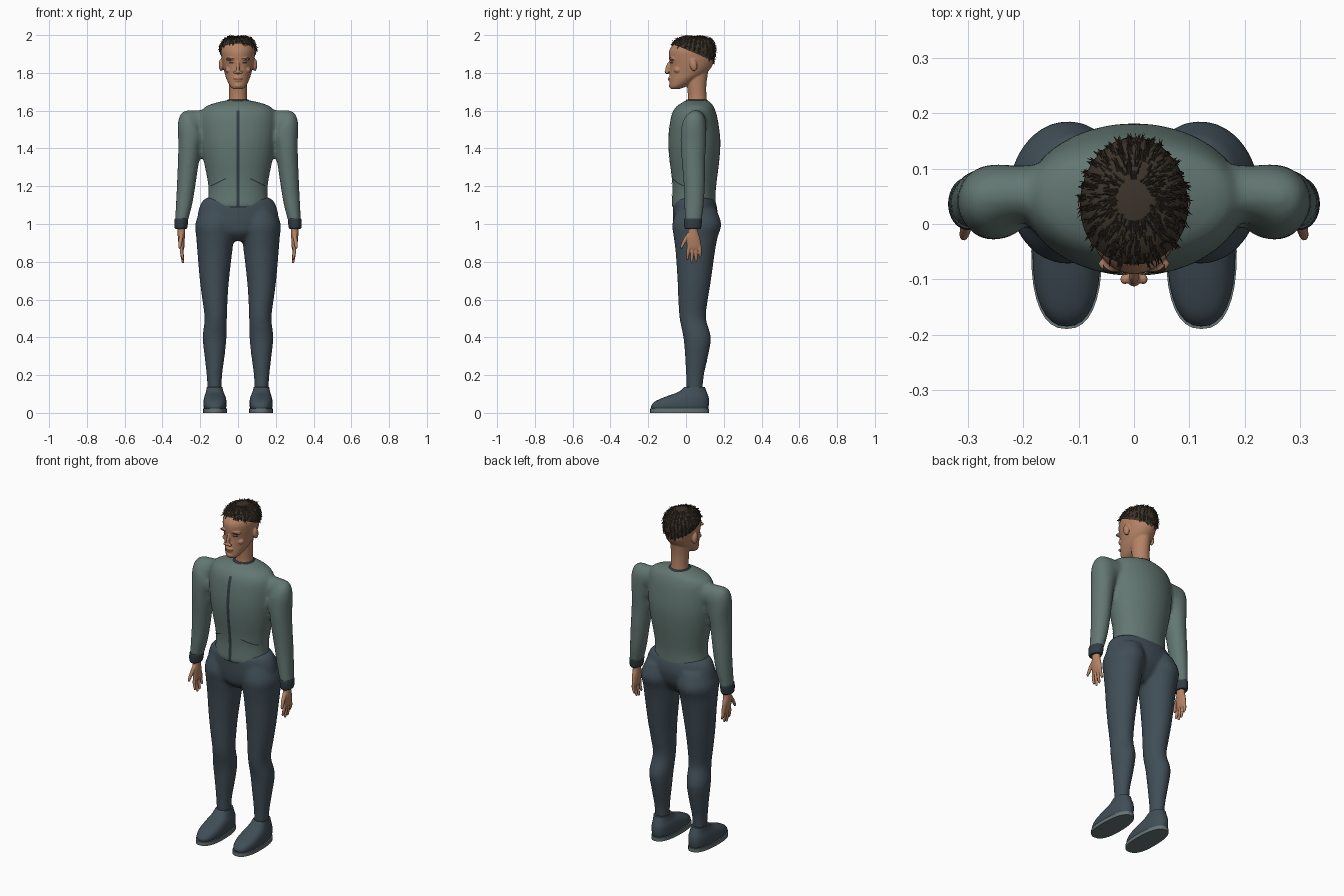
import bpy
import bmesh
import math
import random
from mathutils import Vector, Matrix

random.seed(4)
default_cube = bpy.data.objects.get("Cube")
if default_cube:
    bpy.data.objects.remove(default_cube, do_unlink=True)


def material(name, colour):
    mat = bpy.data.materials.new(name)
    mat.use_nodes = True
    mat.diffuse_color = (*colour, 1)
    mat.node_tree.nodes["Principled BSDF"].inputs["Base Color"].default_value = (*colour, 1)
    return mat


JACKET = material("jacket grey green", (.125, .185, .168))
TROUSERS = material("trousers slate", (.052, .076, .095))
TRIM = material("trim dark slate", (.03, .045, .055))
SKIN = material("skin tan", (.46, .225, .13))
LIP = material("lip brown", (.3, .11, .07))
HAIR = material("hair dark brown", (.045, .033, .023))
EYE = material("eye dark", (.06, .035, .025))
SOLE = material("sole grey", (.13, .17, .17))


def smooth_rings(rings, steps):
    """Catmull-Rom interpolation of every ring value."""
    result = []
    for i in range(len(rings) - 1):
        a, b, c, d = (rings[min(max(i + k, 0), len(rings) - 1)] for k in (-1, 0, 1, 2))
        for s in range(steps):
            t = s / steps
            result.append([q + .5 * t * (r - p + t * (2 * p - 5 * q + 4 * r - w + t * (3 * (q - r) + w - p)))
                           for p, q, r, w in zip(a, b, c, d)])
    return result + [list(rings[-1])]


def loft(bm, rings, side=1, power=2, steps=4, sides=32):
    """Rings are x, y, z, half width, front depth, back depth, tilt in degrees."""
    rings = [tuple(r) + (0,) * (7 - len(r)) for r in rings]
    loops = []
    for x, y, z, width, front, back, tilt in smooth_rings(rings, steps):
        loop = []
        for k in range(sides):
            a = math.tau * k / sides
            c, s = (math.copysign(abs(v) ** (2 / power), v) for v in (math.cos(a), math.sin(a)))
            tilt_rad = math.radians(tilt)
            depth = back if s > 0 else front
            loop.append(bm.verts.new((side * (x + width * c * math.cos(tilt_rad)),
                                      y + depth * s, z + width * c * math.sin(tilt_rad))))
        loops.append(loop)
    for low, high in zip(loops, loops[1:]):
        for k in range(sides):
            n = (k + 1) % sides
            bm.faces.new((low[k], low[n], high[n], high[k]))
    bm.faces.new(loops[0])
    bm.faces.new(loops[-1])


def blob(bm, centre, radii, pitch=0):
    turn = Matrix.Rotation(math.radians(pitch), 4, "X")
    bmesh.ops.create_uvsphere(bm, u_segments=16, v_segments=10, radius=1,
                              matrix=Matrix.Translation(centre) @ turn @ Matrix.Diagonal((*radii, 1)))


def finish(bm, name, mat, voxel=0, relax=4):
    """Turn the bmesh into a smooth object, optionally fusing its parts."""
    bmesh.ops.recalc_face_normals(bm, faces=bm.faces)
    mesh = bpy.data.meshes.new(name)
    bm.to_mesh(mesh)
    bm.free()
    mesh.materials.append(mat)
    obj = bpy.data.objects.new(name, mesh)
    bpy.context.collection.objects.link(obj)
    bpy.ops.object.select_all(action="DESELECT")
    bpy.context.view_layer.objects.active = obj
    obj.select_set(True)
    bpy.ops.object.shade_smooth_by_angle(angle=math.radians(50))
    if voxel:
        fuse = obj.modifiers.new("fuse", "REMESH")
        fuse.mode = "VOXEL"
        fuse.voxel_size = voxel
        fuse.use_smooth_shade = True
        soften = obj.modifiers.new("soften", "SMOOTH")
        soften.iterations = relax
    return obj


def plate(name, mat, target, points, half_height):
    """Thin strip through x, z points, laid onto the front of the target."""
    bm = bmesh.new()
    rows = []
    for i, (x, z) in enumerate(points):
        ahead = Vector(points[min(i + 1, len(points) - 1)]) - Vector(points[max(i - 1, 0)])
        off = Vector((-ahead.y, ahead.x)).normalized() * half_height
        rows.append([bm.verts.new((x + off.x * k, -.4, z + off.y * k)) for k in (-1, 0, 1)])
    for a, b in zip(rows, rows[1:]):
        for k in (0, 1):
            bm.faces.new((a[k], a[k + 1], b[k + 1], b[k]))
    obj = finish(bm, name, mat)
    wrap = obj.modifiers.new("lay on", "SHRINKWRAP")
    wrap.target = target
    wrap.wrap_method = "PROJECT"
    wrap.use_project_y = True
    wrap.wrap_mode = "ABOVE_SURFACE"
    wrap.offset = .003


def line(start, end, count):
    return [tuple(Vector(start).lerp(Vector(end), i / count)) for i in range(count + 1)]


# Jacket: body and both sleeves fused
bm = bmesh.new()
loft(bm, [(0, .045, 1.085, .152, .115, .105), (0, .042, 1.1, .162, .118, .113),
          (0, .042, 1.18, .156, .114, .116), (0, .044, 1.25, .165, .12, .122),
          (0, .044, 1.35, .185, .133, .134), (0, .044, 1.45, .198, .138, .138),
          (0, .044, 1.56, .2, .125, .123), (0, .05, 1.615, .18, .108, .1),
          (0, .055, 1.64, .125, .08, .078), (0, .057, 1.655, .058, .057, .057)])
for side in (-1, 1):
    loft(bm, [(.14, .055, 1.54, .06, .055, .055, 85), (.205, .053, 1.535, .072, .05, .053, 70),
              (.243, .046, 1.515, .09, .07, .062, 45), (.256, .041, 1.43, .062, .07, .066, 12),
              (.261, .04, 1.35, .057, .064, .062), (.275, .044, 1.2, .049, .056, .056),
              (.286, .042, 1.1, .043, .051, .052), (.3, .038, 1.01, .033, .045, .045)], side)
jacket = finish(bm, "jacket", JACKET, .01, 6)

# Jacket trim
plate("zipper", TRIM, jacket, line((0, 1.095), (0, 1.6), 40), .009)
for side, label in ((-1, "right"), (1, "left")):
    plate(label + "_pocket_seam", TRIM, jacket,
          line((side * .065, 1.24), (side * .142, 1.202), 10), .003)
bm = bmesh.new()
loft(bm, [(0, .057, 1.635, .058, .058, .058), (0, .057, 1.65, .061, .061, .061),
          (0, .057, 1.658, .055, .055, .055)])
finish(bm, "collar", TRIM)

# Trousers: hips and both legs fused
bm = bmesh.new()
loft(bm, [(0, .045, .91, .05, .06, .04), (0, .045, .95, .14, .1, .08),
          (0, .045, 1, .208, .112, .11), (0, .045, 1.06, .212, .115, .122),
          (0, .045, 1.115, .193, .113, .113), (0, .045, 1.14, .165, .095, .1)])
for side in (-1, 1):
    loft(bm, [(.105, .05, 1.08, .09, .1, .11), (.119, .055, 1, .107, .127, .132),
              (.121, .05, .93, .1, .115, .118), (.123, .05, .85, .092, .105, .103),
              (.125, .04, .7, .077, .085, .092), (.122, .036, .6, .067, .077, .08),
              (.118, .035, .5, .059, .069, .071), (.124, .05, .4, .063, .064, .082),
              (.124, .05, .3, .053, .055, .067), (.125, .046, .2, .041, .046, .049),
              (.124, .045, .12, .037, .043, .043)], side)
finish(bm, "trousers", TROUSERS, .01, 5)

for side, label in ((-1, "right"), (1, "left")):
    # Shoe and sole
    bm = bmesh.new()
    loft(bm, [(.122, -.05, .018, .054, .13, .165), (.122, -.05, .035, .061, .135, .17),
              (.122, -.04, .06, .061, .125, .162), (.122, -.01, .085, .056, .1, .129),
              (.123, .02, .11, .047, .062, .09), (.124, .045, .137, .041, .055, .055)],
         side, 2.4)
    finish(bm, label + "_shoe", TROUSERS)
    bm = bmesh.new()
    loft(bm, [(.122, -.05, 0, .064, .14, .172), (.122, -.05, .022, .064, .14, .172)],
         side, 2.4, 1)
    finish(bm, label + "_sole", SOLE)

    # Cuff
    bm = bmesh.new()
    loft(bm, [(.3, .037, 1.03, .033, .045, .045), (.3, .037, 1.02, .036, .048, .048),
              (.302, .036, .985, .034, .045, .045), (.302, .036, .974, .029, .04, .04)], side)
    finish(bm, label + "_cuff", TRIM)

    # Hand: palm, four fingers and a thumb
    bm = bmesh.new()
    loft(bm, [(.3, .037, 1, .022, .027, .027), (.3, .037, .96, .02, .026, .027),
              (.3, .038, .92, .018, .036, .037), (.298, .042, .88, .014, .036, .038),
              (.297, .045, .865, .01, .032, .034)], side)
    for y, tip_y, tip_z in ((.014, .008, .81), (.034, .031, .792), (.054, .053, .798), (.072, .075, .822)):
        loft(bm, [(.298, y, .89, .009, .009, .009), (.298, (y + tip_y) / 2, .85, .009, .009, .009),
                  (.292, tip_y, tip_z + .01, .007, .007, .007), (.291, tip_y, tip_z, .003, .003, .003)],
             side, sides=10)
    loft(bm, [(.3, .018, .95, .012, .014, .014), (.304, -.005, .915, .011, .012, .012),
              (.308, -.022, .88, .008, .008, .008), (.308, -.024, .868, .003, .003, .003)], side, sides=10)
    finish(bm, label + "_hand", SKIN, .003, 2)

# Head: skull, neck and facial forms fused
skull = [(0, -.06, 1.715, .025, .02, .025), (0, -.045, 1.73, .042, .041, .05),
         (0, -.01, 1.765, .06, .077, .07), (0, .02, 1.8, .071, .106, .09),
         (0, .03, 1.84, .081, .114, .11), (0, .035, 1.88, .088, .125, .114),
         (0, .035, 1.92, .09, .123, .116), (0, .04, 1.955, .078, .104, .1),
         (0, .042, 1.975, .058, .075, .075), (0, .042, 1.987, .022, .03, .03)]
bm = bmesh.new()
loft(bm, skull)
loft(bm, [(0, .06, 1.61, .056, .056, .056), (0, .059, 1.67, .048, .049, .05),
          (0, .055, 1.74, .049, .05, .053), (0, .05, 1.82, .052, .05, .07)])
blob(bm, (0, -.094, 1.828), (.009, .014, .036), -18)
blob(bm, (0, -.099, 1.805), (.013, .015, .011))
blob(bm, (0, -.083, 1.773), (.024, .012, .007))
blob(bm, (0, -.081, 1.76), (.02, .012, .007))
blob(bm, (0, -.075, 1.733), (.022, .016, .016))
for side in (-1, 1):
    blob(bm, (side * .017, -.1, 1.803), (.008, .01, .008))
    blob(bm, (side * .036, -.072, 1.873), (.03, .016, .008))
    blob(bm, (side * .048, -.044, 1.815), (.02, .02, .016))
    blob(bm, (side * .089, .04, 1.842), (.013, .02, .033), 10)
head = finish(bm, "head", SKIN, .004, 3)

# Facial details
plate("mouth", LIP, head, line((-.023, 1.767), (.023, 1.767), 12), .004)
for side, label in ((-1, "right"), (1, "left")):
    plate(label + "_eye", EYE, head, line((side * .023, 1.853), (side * .046, 1.854), 6), .004)
    plate(label + "_eyebrow", EYE, head, line((side * .018, 1.874), (side * .055, 1.876), 8), .003)

# Hair: cap trimmed along a sloping hairline, covered in short strands
bm = bmesh.new()
loft(bm, [(x, y, z + .008, w + .007, f + .003, b + .005) for x, y, z, w, f, b in skull[4:]])
bmesh.ops.bisect_plane(bm, geom=bm.verts[:] + bm.edges[:] + bm.faces[:], clear_inner=True,
                       plane_co=(0, -.06, 1.95), plane_no=(0, .09, .21))
bm.normal_update()
roots = [(f.calc_center_median(), f.normal.copy()) for f in bm.faces if len(f.verts) == 4]
crown = Vector((0, .07, 2.02))
for _ in range(900):
    root, normal = random.choice(roots)
    if normal.dot(root - Vector((0, .04, 1.9))) < 0:
        normal = -normal
    comb = root - crown
    comb = (comb - normal * comb.dot(normal)).normalized()
    wobble = Vector(random.uniform(-.4, .4) for _ in range(3))
    heading = (comb + wobble + normal * .15).normalized()
    across = heading.cross(normal).normalized() * .0025
    start = root + across * random.uniform(-2, 2)
    tip = bm.verts.new(start + heading * random.uniform(.012, .022) + normal * .002)
    base = [bm.verts.new(p) for p in (start - across, start + across, start + normal * .003)]
    for k in range(3):
        bm.faces.new((base[k], base[(k + 1) % 3], tip))
finish(bm, "hair", HAIR)
